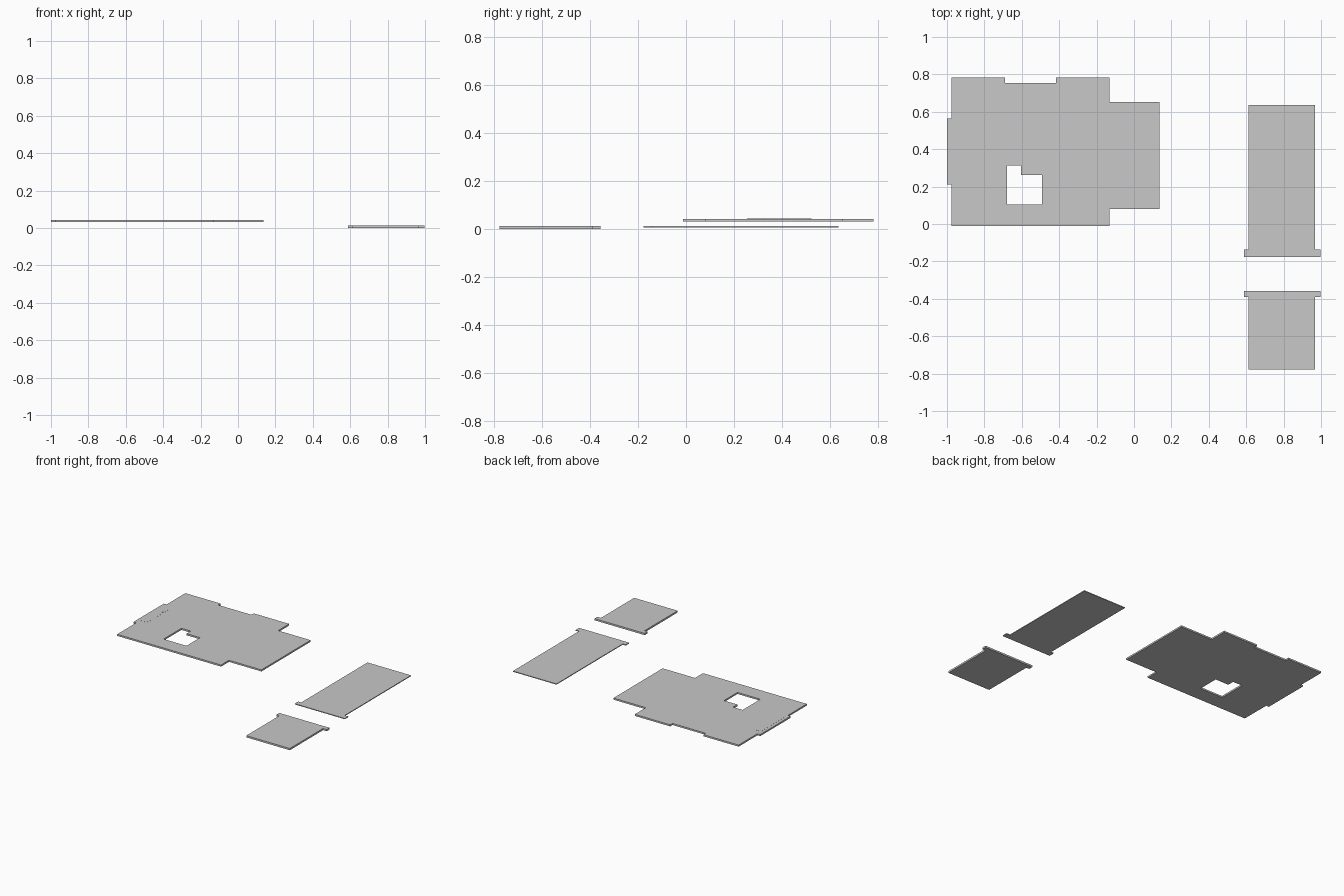
import bpy
import bmesh

if "Cube" in bpy.data.objects:
    bpy.data.objects.remove(bpy.data.objects["Cube"])

grey = bpy.data.materials.new("light grey")
grey.diffuse_color = (0.58, 0.58, 0.58, 1)
grey.use_nodes = True
grey.node_tree.nodes["Principled BSDF"].inputs["Base Color"].default_value = grey.diffuse_color


def slab(name, outline, z0, z1):
    """Extrude a closed outline into a flat board."""
    bm = bmesh.new()
    face = bm.faces.new([bm.verts.new((x, y, z0)) for x, y in outline])
    res = bmesh.ops.extrude_face_region(bm, geom=[face])
    top = [v for v in res["geom"] if isinstance(v, bmesh.types.BMVert)]
    bmesh.ops.translate(bm, verts=top, vec=(0, 0, z1 - z0))
    bmesh.ops.recalc_face_normals(bm, faces=bm.faces)
    mesh = bpy.data.meshes.new(name)
    bm.to_mesh(mesh)
    bm.free()
    mesh.materials.append(grey)
    obj = bpy.data.objects.new(name, mesh)
    bpy.context.collection.objects.link(obj)
    return obj


# Large floor board with stepped outline
floor = slab("main_board", [
    (-0.977, -0.012), (-0.13, -0.012), (-0.13, 0.08), (0.135, 0.08),
    (0.135, 0.653), (-0.13, 0.653), (-0.13, 0.782), (-0.418, 0.782),
    (-0.418, 0.755), (-0.69, 0.755), (-0.69, 0.782), (-0.977, 0.782),
    (-0.977, 0.563), (-1.0, 0.563), (-1.0, 0.21), (-0.977, 0.21)], 0.031, 0.043)

# Stepped opening through the board
cutter = slab("opening_cutter", [
    (-0.68, 0.104), (-0.493, 0.104), (-0.493, 0.262),
    (-0.603, 0.262), (-0.603, 0.312), (-0.68, 0.312)], 0.0, 0.1)
cutter.hide_render = True
cutter.hide_viewport = True
cut = floor.modifiers.new("opening", "BOOLEAN")
cut.operation = "DIFFERENCE"
cut.solver = "EXACT"
cut.object = cutter

# Thin plate with a wavy edge beside the left tab
slab("wavy_edge_plate", [
    (-0.977, 0.255), (-0.93, 0.255), (-0.918, 0.275), (-0.918, 0.315),
    (-0.93, 0.33), (-0.93, 0.35), (-0.918, 0.36), (-0.918, 0.415),
    (-0.93, 0.425), (-0.93, 0.445), (-0.918, 0.455), (-0.918, 0.505),
    (-0.93, 0.522), (-0.977, 0.522)], 0.0425, 0.0437)


def tee(name, y_end, y_neck, y_head, z0, z1):
    """Rectangular panel with a wider strip at one end."""
    slab(name, [
        (0.612, y_end), (0.967, y_end), (0.967, y_neck), (0.996, y_neck),
        (0.996, y_head), (0.587, y_head), (0.587, y_neck), (0.612, y_neck)], z0, z1)


# Two side panels facing each other
tee("long_panel", 0.635, -0.137, -0.177, 0.007, 0.013)
tee("short_panel", -0.777, -0.39, -0.357, 0.0, 0.013)
